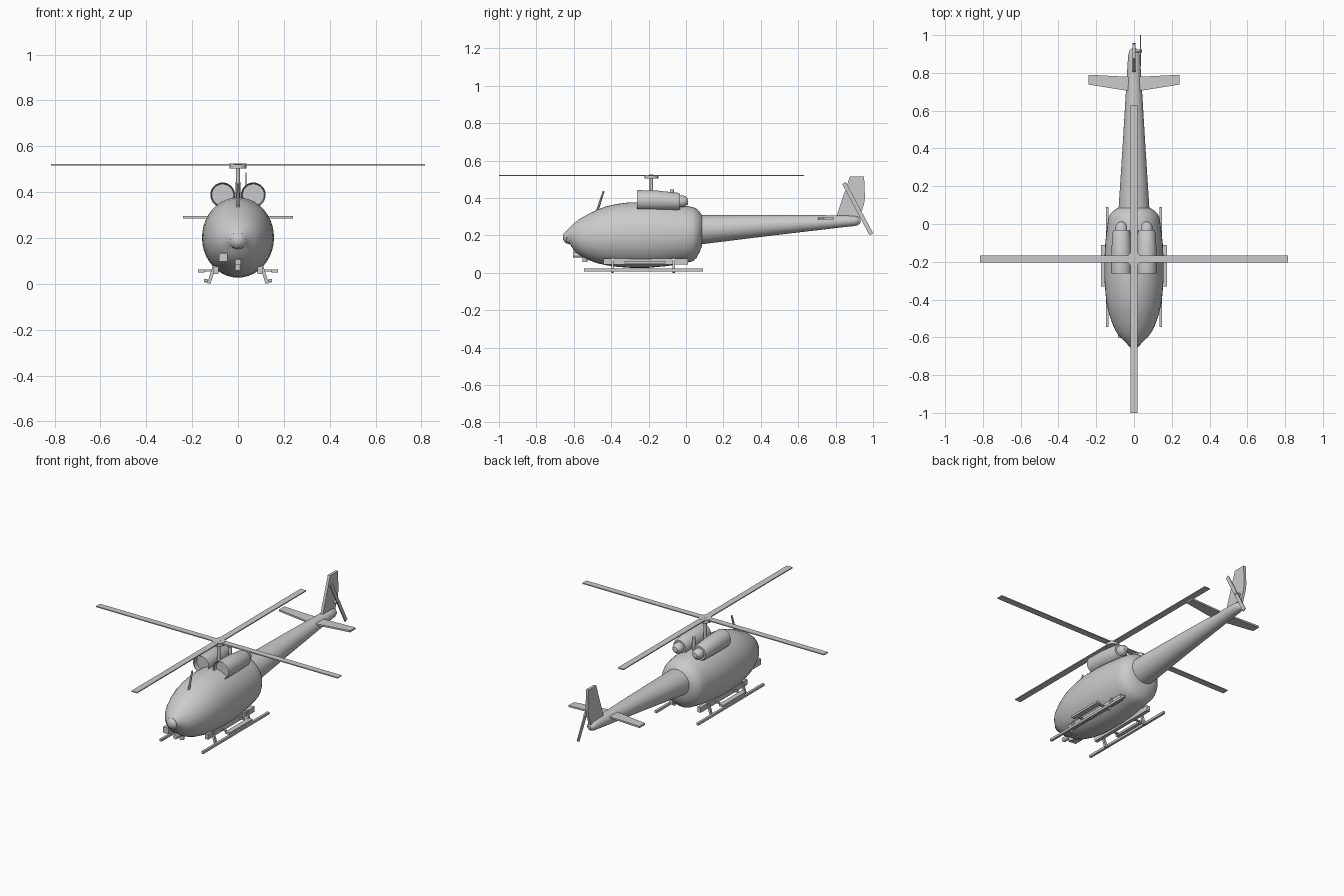
import bpy, bmesh, math
from mathutils import Matrix, Vector

if "Cube" in bpy.data.objects:
    bpy.data.objects.remove(bpy.data.objects["Cube"])


def finish(name, bm, angle=30):
    bmesh.ops.recalc_face_normals(bm, faces=bm.faces)
    me = bpy.data.meshes.new(name)
    bm.to_mesh(me)
    bm.free()
    ob = bpy.data.objects.new(name, me)
    bpy.context.collection.objects.link(ob)
    bpy.ops.object.select_all(action='DESELECT')
    ob.select_set(True)
    bpy.context.view_layer.objects.active = ob
    bpy.ops.object.shade_smooth_by_angle(angle=math.radians(angle))
    return ob


def loft(name, stations, x=0, n=40, angle=30):
    """Elliptical rings along y: (y, z_top, z_bottom, half_width)."""
    bm = bmesh.new()
    rings = []
    for y, zt, zb, w in stations:
        zc, h = (zt + zb) / 2, (zt - zb) / 2
        rings.append([bm.verts.new((x + w * math.cos(2 * math.pi * i / n), y,
                                    zc + h * math.sin(2 * math.pi * i / n))) for i in range(n)])
    for a, b in zip(rings, rings[1:]):
        for i in range(n):
            j = (i + 1) % n
            bm.faces.new((a[i], a[j], b[j], b[i]))
    bm.faces.new(rings[0])
    bm.faces.new(rings[-1])
    return finish(name, bm, angle)


def lathe(name, profile, x):
    """Round part along y: (y, z_centre, radius)."""
    return loft(name, [(y, z + r, z - r, r) for y, z, r in profile], x, 32)


def box(name, centre, size, rot_x=0):
    bm = bmesh.new()
    m = Matrix.Translation(centre) @ Matrix.Rotation(rot_x, 4, 'X') @ Matrix.Diagonal((*size, 1))
    bmesh.ops.create_cube(bm, size=1, matrix=m)
    return finish(name, bm)


def rod(name, a, b, r, r2=None, n=16):
    a, b = Vector(a), Vector(b)
    d = b - a
    m = Matrix.Translation((a + b) / 2) @ d.to_track_quat('Z', 'Y').to_matrix().to_4x4()
    bm = bmesh.new()
    bmesh.ops.create_cone(bm, cap_ends=True, segments=n, radius1=r,
                          radius2=r if r2 is None else r2, depth=d.length, matrix=m)
    return finish(name, bm)


def plate(name, pts, offset):
    """Flat outline extruded by the offset vector, centred on the outline."""
    bm = bmesh.new()
    o = Vector(offset)
    f = bm.faces.new([bm.verts.new(Vector(p) - o / 2) for p in pts])
    ext = bmesh.ops.extrude_face_region(bm, geom=[f])
    bmesh.ops.translate(bm, vec=o, verts=[v for v in ext['geom'] if isinstance(v, bmesh.types.BMVert)])
    return finish(name, bm)


# Cabin with small nose cone
loft("fuselage", [
    (-.640, .222, .158, .032), (-.62, .244, .152, .050), (-.60, .264, .120, .073),
    (-.57, .287, .094, .095), (-.53, .310, .072, .114), (-.48, .335, .053, .131),
    (-.43, .354, .041, .143), (-.37, .368, .032, .151), (-.30, .377, .027, .156),
    (-.20, .377, .027, .157), (-.10, .370, .036, .152), (0, .358, .054, .140),
    (.035, .352, .061, .135), (.055, .343, .078, .125), (.073, .325, .110, .105),
    (.085, .309, .143, .084)])
loft("nose_cone", [(-.657, .204, .178, .012), (-.652, .213, .169, .022),
                   (-.640, .224, .157, .034), (-.61, .226, .155, .036)])

# Tail boom
loft("tail_boom", [(.06, .308, .150, .083), (.45, .310, .198, .058), (.85, .307, .245, .034),
                   (.90, .305, .250, .030), (.92, .300, .255, .023), (.932, .288, .267, .010)])

# Tail fin and stabilizer
plate("tail_fin", [(0, .80, .29), (0, .877, .516), (0, .952, .516), (0, .957, .40),
                   (0, .95, .36), (0, .925, .29)], (.016, 0, 0))
plate("stabilizer", [(-.24, .738, .29), (0, .70, .29), (.24, .738, .29),
                     (.24, .790, .29), (0, .778, .29), (-.24, .790, .29)], (0, 0, .010))

# Tail rotor
box("tail_rotor_blade", (.035, .918, .343), (.006, .022, .31), .49)
rod("tail_rotor_shaft", (0, .918, .343), (.042, .918, .343), .009)

# Main rotor
RY = -.185
rod("rotor_mast", (0, RY, .34), (0, RY, .525), .009)
rod("rotor_hub", (0, RY, .503), (0, RY, .524), .037, n=24)
box("rotor_blades_side", (0, RY, .520), (1.63, .038, .006))
box("rotor_blades_long", (0, RY, .5205), (.038, 1.63, .006))

# Small roof parts
rod("roof_vent", (0, -.075, .35), (0, -.075, .445), .010)
rod("roof_antenna", (0, -.475, .33), (0, -.44, .437), .007, .005, 10)

for s, side in ((-1, "left"), (1, "right")):
    # Engine pod with recessed intake, and exhaust
    lathe(f"{side}_engine", [(-.235, .388, .040), (-.235, .388, .047), (-.258, .388, .049),
                             (-.262, .388, .053), (-.255, .388, .054), (-.15, .386, .053),
                             (-.045, .381, .047), (-.033, .381, .042)], s * .067)
    lathe(f"{side}_exhaust", [(-.05, .382, .031), (-.012, .382, .031), (-.004, .382, .027),
                              (.010, .382, .016), (.012, .382, .010)], s * .067)
    # Landing gear
    box(f"{side}_skid", (s * .141, -.227, .015), (.014, .636, .014))
    box(f"{side}_belly_rail", (s * .095, -.215, .060), (.022, .45, .032))
    box(f"{side}_step", (s * .160, -.22, .056), (.030, .22, .013))
    for y, end in ((-.393, "front"), (-.065, "rear")):
        plate(f"{side}_{end}_leg", [(s * .095, y, .080), (s * .110, y, .080),
                                    (s * .134, y, .003), (s * .120, y, 0)], (0, .013, 0))
        box(f"{side}_{end}_skid_clamp", (s * .135, y, .012), (.022, .013, .010))
    for y in (-.31, -.13):
        box(f"{side}_step_bracket", (s * .13, y, .058), (.06, .012, .008))

# Nose equipment
box("nose_sensor_box", (-.065, -.565, .117), (.037, .075, .037))
rod("nose_lamp", (0, -.605, .095), (0, -.55, .095), .014)
rod("belly_lamp", (0, -.54, .058), (0, -.54, .10), .014)
